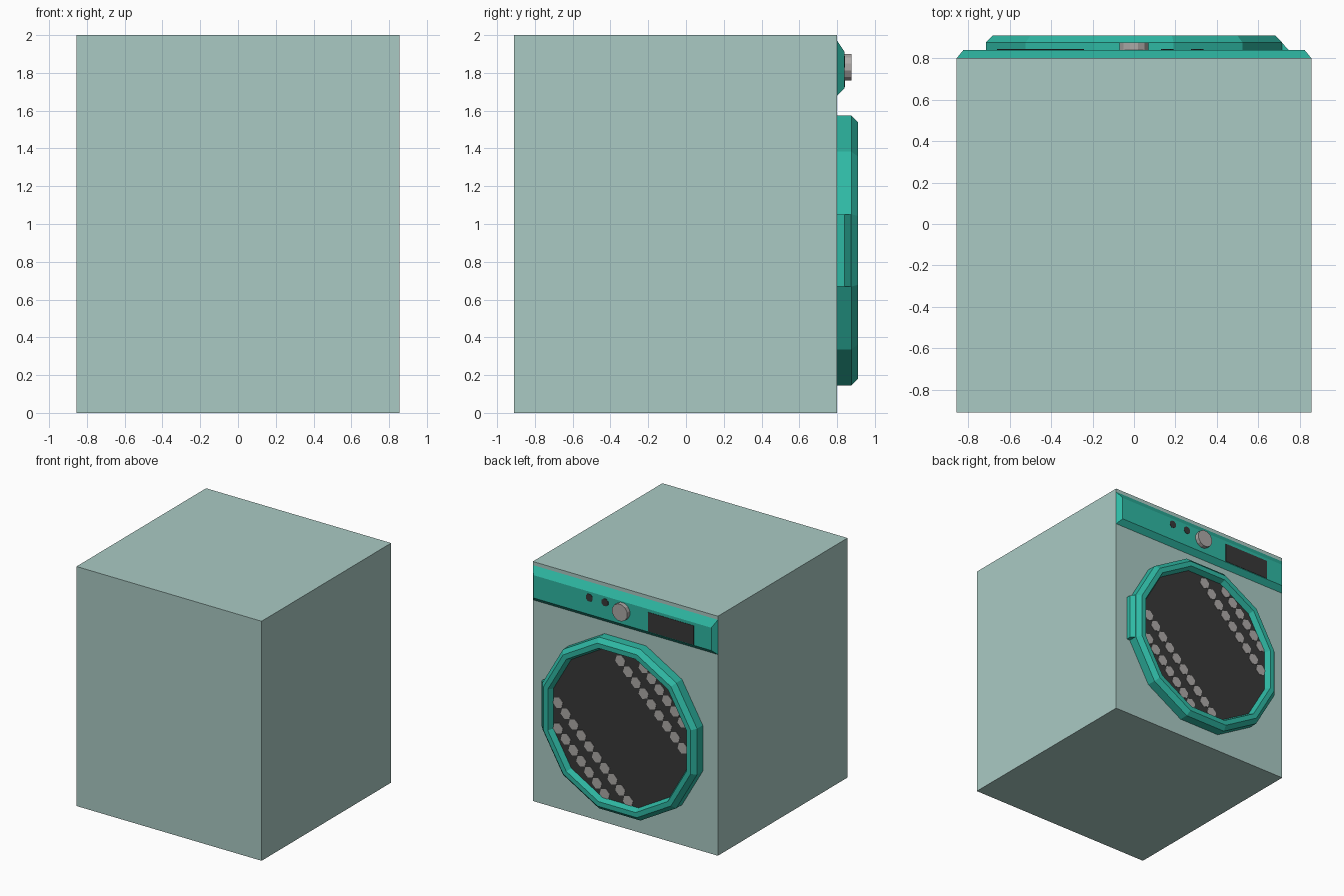
import bpy, bmesh, math

if "Cube" in bpy.data.objects:
    bpy.data.objects.remove(bpy.data.objects["Cube"])

def material(name, r, g, b):
    m = bpy.data.materials.new(name)
    m.diffuse_color = (r, g, b, 1)
    m.use_nodes = True
    m.node_tree.nodes["Principled BSDF"].inputs["Base Color"].default_value = m.diffuse_color
    return m

BODY = material("pale sage", 0.40, 0.59, 0.55)
TEAL = material("teal", 0.028, 0.48, 0.37)
DARK = material("charcoal", 0.04, 0.04, 0.04)
GREY = material("light grey", 0.42, 0.40, 0.39)

def finish(name, bm, mat):
    bmesh.ops.recalc_face_normals(bm, faces=bm.faces)
    me = bpy.data.meshes.new(name)
    bm.to_mesh(me)
    bm.free()
    me.materials.append(mat)
    ob = bpy.data.objects.new(name, me)
    bpy.context.collection.objects.link(ob)
    return ob

def ngon(cx, cz, r, y, n, start=0.0):
    """Points of a regular polygon in the upright plane at depth y."""
    return [(cx + r * math.cos(start + math.tau * i / n), y,
             cz + r * math.sin(start + math.tau * i / n)) for i in range(n)]

def rect(x0, x1, z0, z1, y):
    return [(x0, y, z0), (x1, y, z0), (x1, y, z1), (x0, y, z1)]

def loft(bm, loops, closed=False):
    """Bridge loops of equal length; cap the ends, or join them into a ring."""
    rows = [[bm.verts.new(p) for p in loop] for loop in loops]
    pairs = list(zip(rows, rows[1:]))
    if closed:
        pairs.append((rows[-1], rows[0]))
    else:
        bm.faces.new(rows[0])
        bm.faces.new(rows[-1])
    for a, b in pairs:
        for i in range(len(a)):
            j = (i + 1) % len(a)
            bm.faces.new((a[i], a[j], b[j], b[i]))

def part(name, mat, loops, closed=False):
    bm = bmesh.new()
    loft(bm, loops, closed)
    return finish(name, bm, mat)

BACK = 0.80                       # plane carrying the door and controls
DOOR_Z, STEP = 0.86, math.radians(15)

# Cabinet
part("cabinet", BODY, [rect(-0.855, 0.855, 0, 2, -0.91),
                       rect(-0.855, 0.855, 0, 2, BACK)])

# Control panel with chamfered edges
part("control_panel", TEAL, [rect(-0.855, 0.855, 1.68, 1.97, BACK),
                             rect(-0.822, 0.822, 1.72, 1.91, 0.84)])

# Display, buttons and knob
part("display", DARK, [rect(-0.66, -0.24, 1.725, 1.885, 0.838),
                       rect(-0.66, -0.24, 1.725, 1.885, 0.843)])
for i, x in enumerate((0.305, 0.16)):
    part(f"button_{i + 1}", DARK, [ngon(x, 1.86, 0.033, 0.838, 8, math.pi / 8),
                                   ngon(x, 1.86, 0.033, 0.843, 8, math.pi / 8)])
part("knob", GREY, [ngon(0, 1.83, 0.072, 0.838, 12, STEP),
                    ngon(0, 1.83, 0.072, 0.875, 12, STEP)])

# Twelve-sided door ring, profile as (distance to flat, depth)
profile = [(0.62, BACK), (0.715, BACK), (0.715, 0.875),
           (0.68, 0.91), (0.64, 0.91), (0.62, 0.865)]
part("door_ring", TEAL, [ngon(0, DOOR_Z, a / math.cos(STEP), y, 12, STEP)
                         for a, y in profile], closed=True)

# Door handle on one flat of the ring
grip = [(0.70, BACK), (0.745, BACK), (0.745, 0.84), (0.712, 0.876), (0.70, 0.876)]
part("door_handle", TEAL, [[(x, y, z) for x, y in grip] for z in (0.67, 1.05)])

# Door glass
part("door_glass", DARK, [ngon(0, DOOR_Z, 0.645, y, 12, STEP) for y in (0.81, 0.865)])

# Diagonal glints: chains of small plates on the glass
bm = bmesh.new()
CELL = 0.072
for offset in (1.425, 1.64, 0.345, 0.13):
    for k in range(-9, 10):
        x = k * CELL
        z = offset + x
        if math.hypot(x, z - DOOR_Z) < 0.62:
            loft(bm, [ngon(x, z, 0.048, y, 6, math.pi / 4) for y in (0.863, 0.868)])
finish("glass_glints", bm, GREY)
